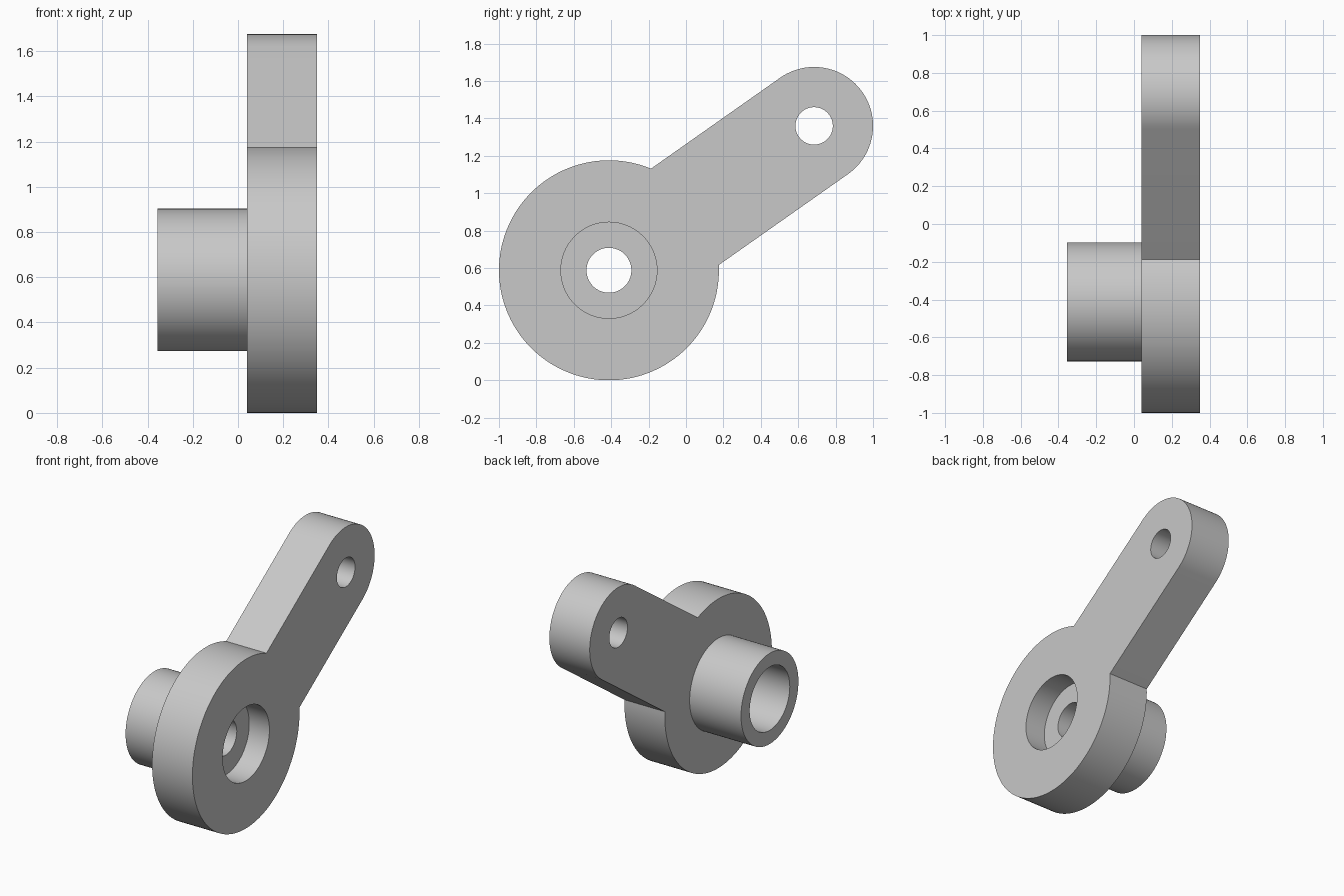
import bpy
import bmesh
from math import asin, atan2, cos, sin, hypot, pi, radians

if "Cube" in bpy.data.objects:
    bpy.data.objects.remove(bpy.data.objects["Cube"], do_unlink=True)

# Single grey finish
GREY = (0.58, 0.58, 0.58, 1)
grey = bpy.data.materials.new("plain grey")
grey.use_nodes = True
grey.diffuse_color = GREY
grey.node_tree.nodes["Principled BSDF"].inputs["Base Color"].default_value = GREY

# Main dimensions: hub and tip centres (y, z), radii and plate faces along x
HUB, HUB_R = (-0.412, 0.588), 0.588
TIP, TIP_R = (0.685, 1.36), 0.315
BACK, MIDDLE, FRONT, BOSS_END = 0.04, 0.195, 0.35, -0.355


def arc(centre, radius, start, end, steps):
    return [(centre[0] + radius * cos(start + (end - start) * i / steps),
             centre[1] + radius * sin(start + (end - start) * i / steps))
            for i in range(steps + 1)]


def circle(centre, radius, steps=96):
    return arc(centre, radius, 0, 2 * pi, steps)[:-1]


def prism(name, outline, x0, x1):
    """Extrude a y-z outline along x from x0 to x1."""
    bm = bmesh.new()
    base = bm.faces.new([bm.verts.new((x0, y, z)) for y, z in outline])
    top = bmesh.ops.extrude_face_region(bm, geom=[base], use_keep_orig=True)
    verts = [g for g in top["geom"] if isinstance(g, bmesh.types.BMVert)]
    bmesh.ops.translate(bm, verts=verts, vec=(x1 - x0, 0, 0))
    bmesh.ops.recalc_face_normals(bm, faces=bm.faces)
    mesh = bpy.data.meshes.new(name)
    bm.to_mesh(mesh)
    bm.free()
    mesh.materials.append(grey)
    obj = bpy.data.objects.new(name, mesh)
    bpy.context.collection.objects.link(obj)
    return obj


def combine(target, tool, operation):
    """Apply a boolean and discard the tool body."""
    mod = target.modifiers.new(tool.name, "BOOLEAN")
    mod.operation, mod.solver, mod.object = operation, "EXACT", tool
    bpy.context.view_layer.objects.active = target
    bpy.ops.object.modifier_apply(modifier=mod.name)
    bpy.data.objects.remove(tool, do_unlink=True)


# Lever plate: round hub joined to a straight arm with a rounded tip
tilt = atan2(TIP[1] - HUB[1], TIP[0] - HUB[0])
join = asin(TIP_R / HUB_R)
outline = (arc(HUB, HUB_R, tilt + join, tilt - join + 2 * pi, 110)
           + arc(TIP, TIP_R, tilt - pi / 2, tilt + pi / 2, 48))
lever = prism("crank_lever", outline, BACK, FRONT)

# Tubular boss on the back of the hub
combine(lever, prism("boss", circle(HUB, 0.315), BOSS_END, 0.12), "UNION")

# Bores: boss socket, front recess, centre hole and tip hole
bores = [("boss_socket", HUB, 0.22, BOSS_END - 0.1, BACK),
         ("front_recess", HUB, 0.257, MIDDLE, FRONT + 0.1),
         ("centre_hole", HUB, 0.12, BACK - 0.1, FRONT),
         ("tip_hole", TIP, 0.1, BACK - 0.1, FRONT + 0.1)]
for name, centre, radius, x0, x1 in bores:
    combine(lever, prism(name, circle(centre, radius), x0, x1), "DIFFERENCE")

# Smooth the round walls, keep the rims crisp
for obj in bpy.context.selected_objects:
    obj.select_set(False)
lever.select_set(True)
bpy.context.view_layer.objects.active = lever
bpy.ops.object.shade_smooth_by_angle(angle=radians(30))
